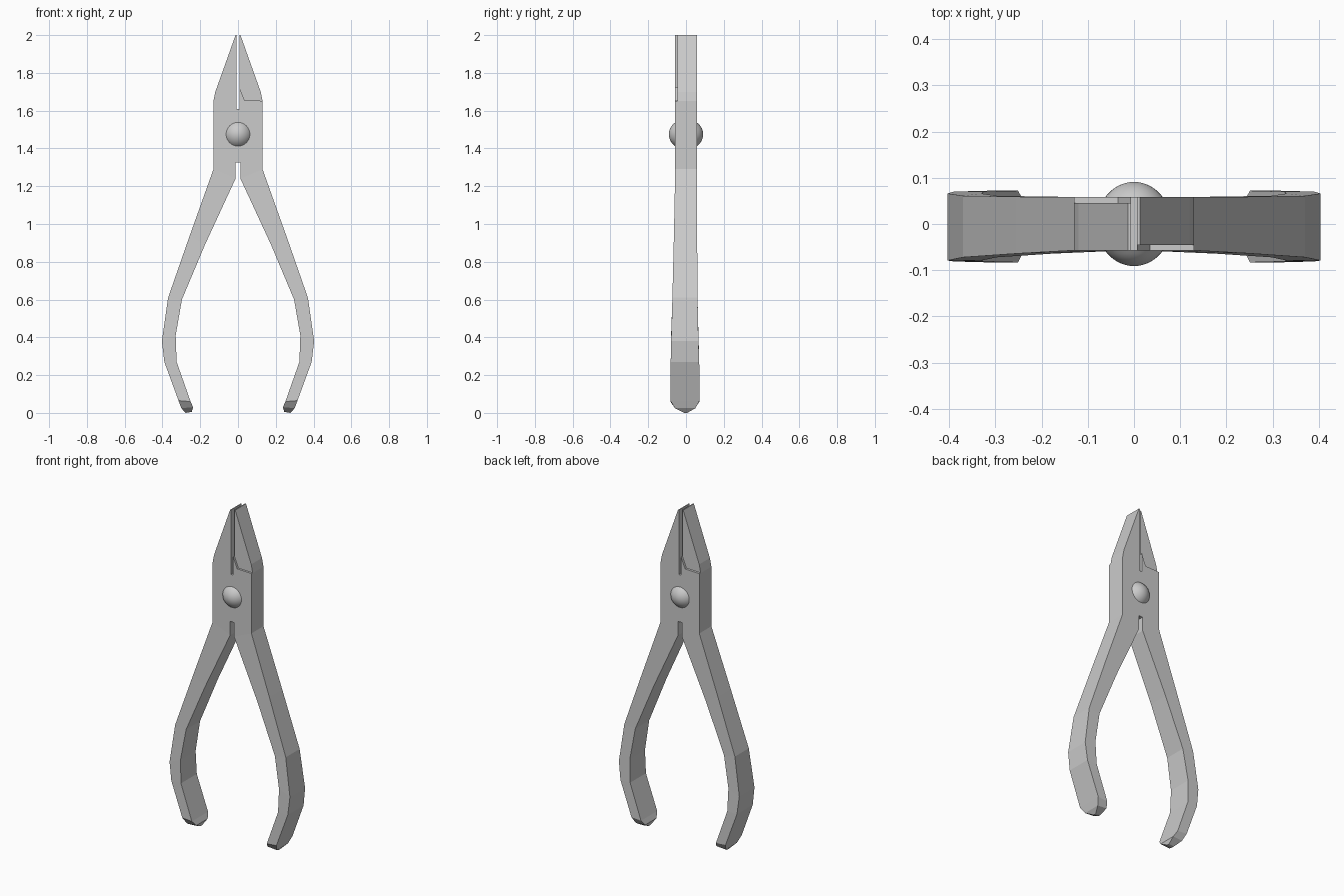
import bpy, bmesh, math
from mathutils import Matrix

if "Cube" in bpy.data.objects:
    bpy.data.objects.remove(bpy.data.objects["Cube"])


def finish(name, bm):
    bmesh.ops.recalc_face_normals(bm, faces=bm.faces)
    me = bpy.data.meshes.new(name)
    bm.to_mesh(me)
    bm.free()
    ob = bpy.data.objects.new(name, me)
    bpy.context.collection.objects.link(ob)
    return ob


def prism(name, outline, y0, y1):
    bm = bmesh.new()
    a = [bm.verts.new((x, y0, z)) for x, z in outline]
    b = [bm.verts.new((x, y1, z)) for x, z in outline]
    bm.faces.new(a)
    bm.faces.new(b[::-1])
    n = len(a)
    for i in range(n):
        bm.faces.new((a[i], b[i], b[(i + 1) % n], a[(i + 1) % n]))
    return finish(name, bm)


FRONT, BACK = -0.057, 0.058

# Joint block with both jaws, slotted above and below the rivet
half = [(0.007, 1.61), (0.007, 2.0), (0.013, 2.0), (0.12, 1.70), (0.13, 1.65),
        (0.13, 1.29), (0.013, 1.24), (0.013, 1.325)]
body = prism("jaws_and_joint", half + [(-x, z) for x, z in half[::-1]], FRONT, BACK)

# Shallow steps: right jaw on the front, left jaw on the back
step = [(0, 2.1), (0, 1.74), (0.035, 1.655), (0.2, 1.65), (0.2, 2.1)]
for s in (1, -1):
    cutter = prism("step_cutter", [(s * x, z) for x, z in step], -0.2 * s, -0.045 * s)
    cutter.hide_render = True
    mod = body.modifiers.new("step", 'BOOLEAN')
    mod.operation, mod.solver, mod.object = 'DIFFERENCE', 'EXACT', cutter
    bpy.context.view_layer.objects.active = body
    bpy.ops.object.modifier_apply(modifier=mod.name)
    bpy.data.objects.remove(cutter)

# Handles: outer x, z, inner x, z, front y, back y at each station
stations = [
    (0.13, 1.29, 0.013, 1.24, FRONT, BACK),
    (0.255, 0.94, 0.175, 0.89, -0.064, 0.059),
    (0.37, 0.61, 0.297, 0.60, -0.072, 0.061),
    (0.403, 0.38, 0.33, 0.41, -0.079, 0.066),
    (0.39, 0.27, 0.325, 0.27, -0.081, 0.070),
    (0.315, 0.065, 0.251, 0.06, -0.083, 0.072),
    (0.300, 0.025, 0.238, 0.03, -0.058, 0.050),
    (0.278, 0.0, 0.245, 0.005, -0.010, 0.006),
]
for s, name in ((1, "right_handle"), (-1, "left_handle")):
    bm = bmesh.new()
    rings = [[bm.verts.new(p) for p in ((s * xo, f, zo), (s * xo, b, zo),
                                        (s * xi, b, zi), (s * xi, f, zi))]
             for xo, zo, xi, zi, f, b in stations]
    for r, q in zip(rings, rings[1:]):
        for i in range(4):
            j = (i + 1) % 4
            bm.faces.new((r[i], r[j], q[j], q[i]))
    bm.faces.new(rings[-1])
    finish(name, bm)

# Rivet: domed heads on the front and the back
bm = bmesh.new()
bmesh.ops.create_uvsphere(
    bm, u_segments=32, v_segments=24, radius=1,
    matrix=Matrix.Translation((0, 0, 1.475)) @ Matrix.Diagonal((0.081, 0.091, 0.081, 1))
    @ Matrix.Rotation(math.pi / 2, 4, 'X'))
bmesh.ops.delete(bm, geom=[v for v in bm.verts if abs(v.co.y) < 0.05], context='VERTS')
for f in bm.faces:
    f.smooth = True
finish("rivet", bm)
